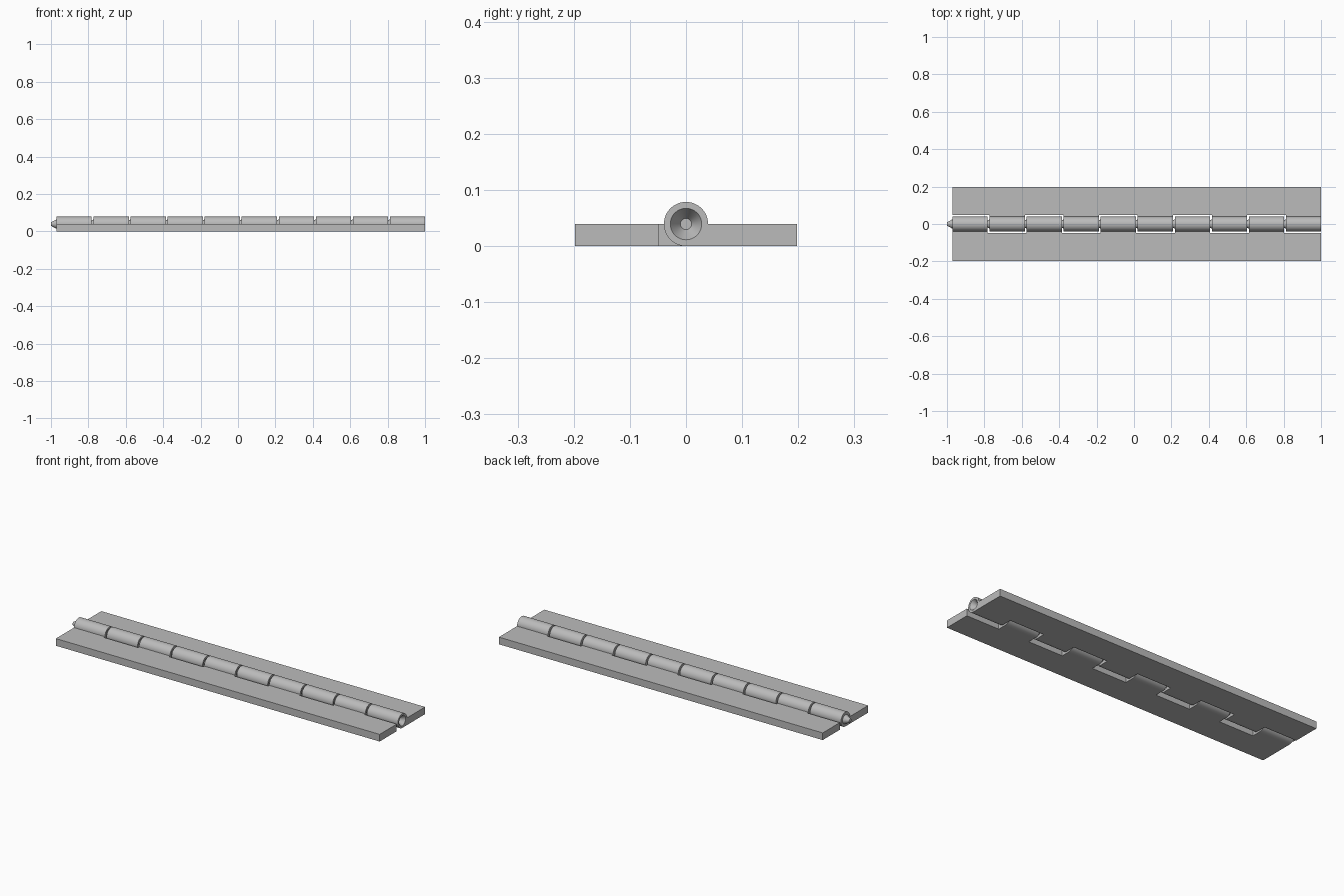
import bpy
import bmesh
from math import cos, sin, pi

cube = bpy.data.objects.get("Cube")
if cube:
    bpy.data.objects.remove(cube)

COUNT, PITCH, LENGTH = 10, 0.198, 0.188   # knuckles along the hinge
START = 1 - (COUNT - 1) * PITCH - LENGTH
R = 0.0394                                # knuckle radius and leaf thickness
INNER, OUTER = 0.049, 0.1975              # leaf edges, measured from the pin axis
PIN = 0.0295                              # length of a pivot cone
SEGMENTS = 48

metal = bpy.data.materials.new("plain_grey")
metal.use_nodes = True
grey = (0.5, 0.5, 0.5, 1)
metal.diffuse_color = grey
metal.node_tree.nodes["Principled BSDF"].inputs["Base Color"].default_value = grey

# Angles once round, with zero repeated so the arm meets the barrel squarely
steps = list(range(-SEGMENTS // 4, 1)) + list(range(0, SEGMENTS * 3 // 4))


def circle(radius):
    return [(radius * cos(2 * pi * s / SEGMENTS), radius * sin(2 * pi * s / SEGMENTS))
            for s in steps]


def outline():
    """Barrel section whose lower quarter is squared out into an arm."""
    points = circle(R)
    for i in range(SEGMENTS // 4 + 1):
        y, z = points[i]
        k = max(abs(y), abs(z))
        points[i] = (y / k * INNER, z / k * R)
    return points


def add_knuckle(bm, x, side):
    """Loft from the pivot cone, over the barrel, into the conical socket."""
    end = x + LENGTH
    sections = [(x - PIN, circle(0.010)), (x, circle(0.025)), (x, outline()),
                (end, outline()), (end, circle(0.028)), (end - PIN, circle(0.010))]
    rings = [[bm.verts.new((px, side * y, z + R)) for y, z in pts]
             for px, pts in sections]
    n = len(steps)
    for a, b in zip(rings, rings[1:]):
        for i in range(n):
            j = (i + 1) % n
            bm.faces.new((a[i], a[j], b[j], b[i]))
    bm.faces.new(rings[0])
    bm.faces.new(rings[-1])


def add_plate(bm, side):
    verts = bmesh.ops.create_cube(bm, size=1)["verts"]
    for v in verts:
        v.co.x = START if v.co.x < 0 else 1
        v.co.y = side * (INNER if v.co.y < 0 else OUTER)
        v.co.z = 0 if v.co.z < 0 else R


def build_leaf(name, side, first):
    bm = bmesh.new()
    for i in range(first, COUNT, 2):
        add_knuckle(bm, START + i * PITCH, side)
    bmesh.ops.remove_doubles(bm, verts=bm.verts[:], dist=0.00001)
    add_plate(bm, side)
    bmesh.ops.recalc_face_normals(bm, faces=bm.faces[:])
    mesh = bpy.data.meshes.new(name)
    bm.to_mesh(mesh)
    bm.free()
    mesh.materials.append(metal)
    leaf = bpy.data.objects.new(name, mesh)
    bpy.context.collection.objects.link(leaf)
    bpy.ops.object.select_all(action="DESELECT")
    leaf.select_set(True)
    bpy.context.view_layer.objects.active = leaf
    bpy.ops.object.shade_smooth_by_angle()


# Two interlocking leaves with alternating knuckles
build_leaf("front_leaf", -1, 0)
build_leaf("back_leaf", 1, 1)
